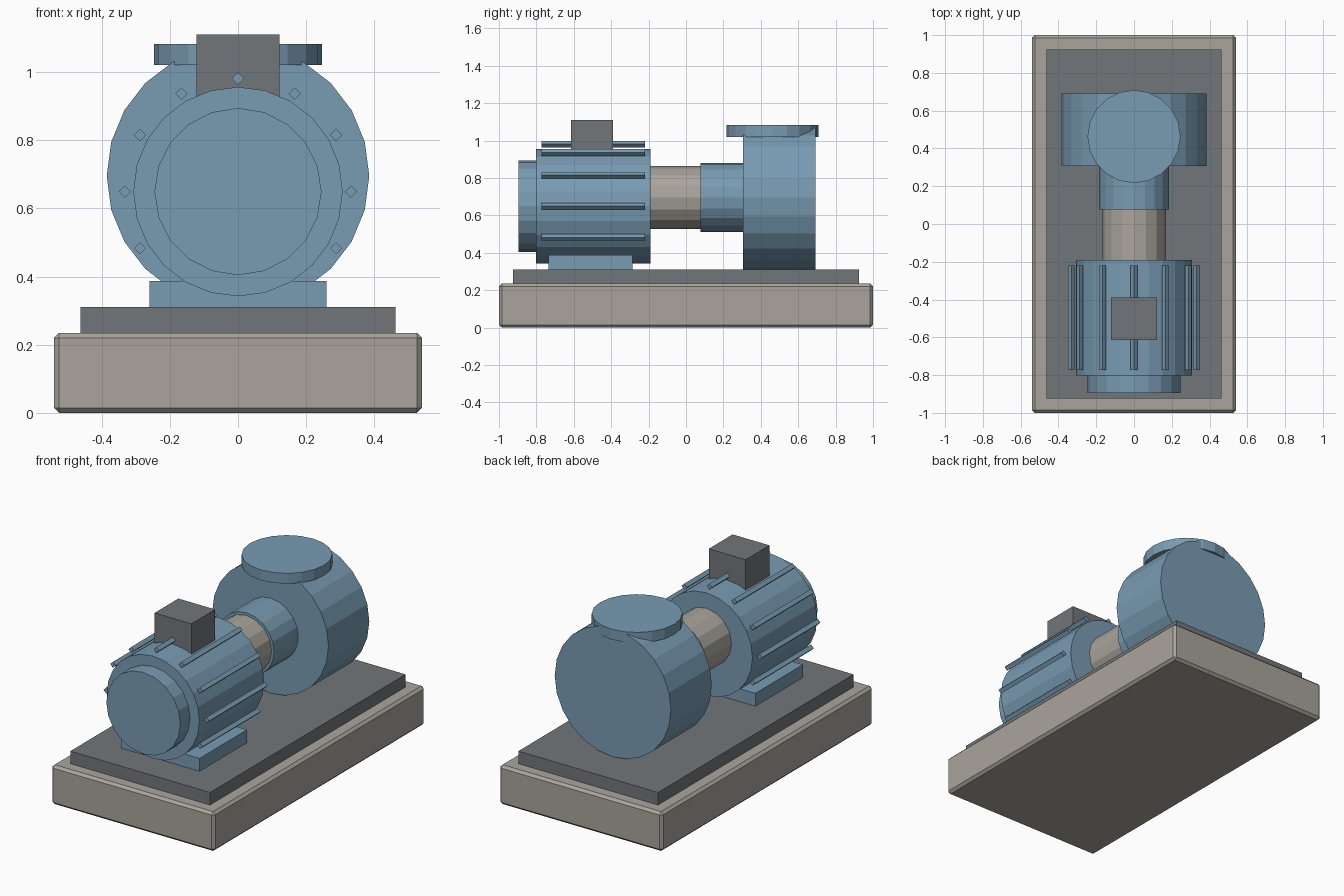
import bpy
import math

if "Cube" in bpy.data.objects:
    bpy.data.objects.remove(bpy.data.objects["Cube"])


def material(name, rgb):
    m = bpy.data.materials.new(name)
    m.diffuse_color = (*rgb, 1.0)
    m.use_nodes = True
    m.node_tree.nodes["Principled BSDF"].inputs["Base Color"].default_value = m.diffuse_color
    return m


BLUE = material("blue_paint", (0.19, 0.33, 0.45))
GREY = material("dark_grey_steel", (0.17, 0.18, 0.195))
STONE = material("warm_grey_concrete", (0.40, 0.375, 0.335))


def finish(name, mat):
    ob = bpy.context.object
    ob.name = ob.data.name = name
    ob.data.materials.append(mat)
    return ob


def box(name, mat, x, y, z):
    """Box from (min, max) ranges."""
    bpy.ops.mesh.primitive_cube_add(size=1)
    ob = finish(name, mat)
    for v in ob.data.vertices:
        v.co = [(r[0] + r[1]) / 2 + c * (r[1] - r[0]) for c, r in zip(v.co, (x, y, z))]
    return ob


def drum(name, mat, radius, y0, y1, z, sides, x=0.0):
    """Faceted cylinder lying along y."""
    bpy.ops.mesh.primitive_cylinder_add(
        vertices=sides, radius=radius, depth=y1 - y0,
        location=(x, (y0 + y1) / 2, z), rotation=(math.pi / 2, 0, 0))
    return finish(name, mat)


# Concrete plinth with chamfered edges, and steel bed plate
plinth = box("plinth", STONE, (-0.54, 0.54), (-1, 1), (0, 0.235))
bevel = plinth.modifiers.new("chamfer", 'BEVEL')
bevel.width = 0.015
bevel.segments = 1
box("bed_plate", GREY, (-0.4625, 0.4625), (-0.925, 0.925), (0.235, 0.31))

# Motor: foot, body, rear cap, terminal box
MOTOR_Z = 0.649
box("motor_foot", BLUE, (-0.26, 0.26), (-0.735, -0.285), (0.31, 0.387))
drum("motor_body", BLUE, 0.307, -0.803, -0.19, MOTOR_Z, 24)
drum("motor_end_cap", BLUE, 0.245, -0.895, -0.80, MOTOR_Z, 20)
box("terminal_box", GREY, (-0.122, 0.122), (-0.615, -0.39), (0.91, 1.11))

# Cooling fins: diamond bars around the upper motor
for i in range(9):
    a = math.radians(-30 + 30 * i)
    drum(f"cooling_fin_{i + 1}", BLUE, 0.018, -0.772, -0.22,
         MOTOR_Z + 0.332 * math.sin(a), 4, 0.332 * math.cos(a))

# Coupling guard, bearing housing and pump casing
PUMP_Z = 0.695
drum("coupling_guard", STONE, 0.169, -0.20, 0.09, PUMP_Z, 16)
drum("bearing_housing", BLUE, 0.185, 0.077, 0.32, PUMP_Z, 20)
drum("pump_casing", BLUE, 0.385, 0.306, 0.692, PUMP_Z, 24)

# Discharge flange on top of the casing
bpy.ops.mesh.primitive_cylinder_add(vertices=20, radius=0.246, depth=0.062,
                                    location=(0, 0.463, 1.051))
finish("discharge_flange", BLUE)
